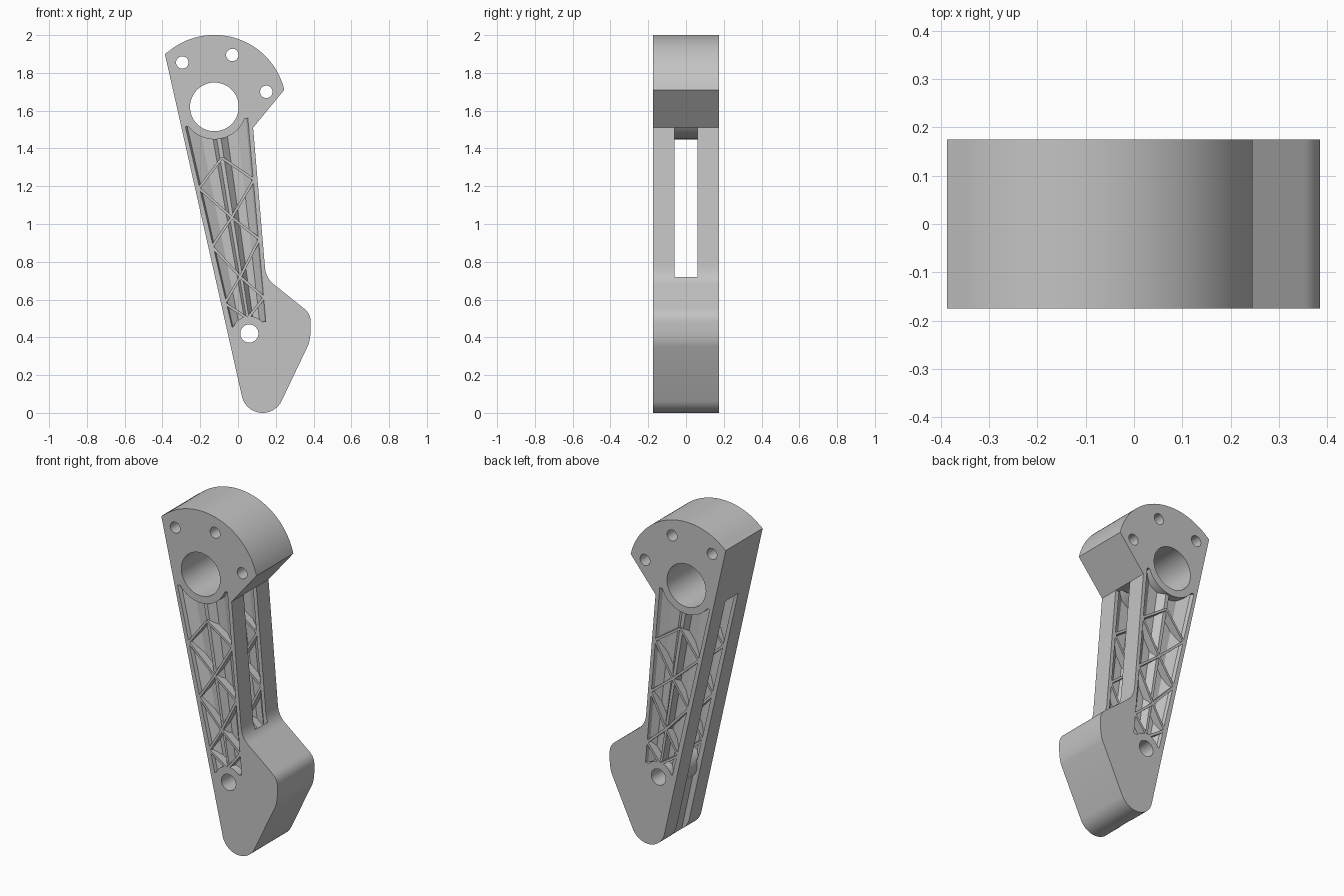
import bpy, bmesh
from math import sin, cos, radians
from mathutils import Vector

cube = bpy.data.objects.get("Cube")
if cube:
    bpy.data.objects.remove(cube, do_unlink=True)

HALF = 0.175          # half thickness of the arm
GAP = 0.06            # half width of the central slot
HUB = (-0.125, 1.62)  # main bore centre
PIVOT = (0.06, 0.42)  # lower bore centre

grey = bpy.data.materials.new("plain_grey")
grey.use_nodes = True
colour = (0.55, 0.55, 0.55, 1)
grey.diffuse_color = colour
grey.node_tree.nodes["Principled BSDF"].inputs["Base Color"].default_value = colour


def arc(centre, r, start, end, n):
    step = (end - start) / n
    return [(centre[0] + r * cos(radians(start + i * step)),
             centre[1] + r * sin(radians(start + i * step))) for i in range(n + 1)]


def circle(centre, r, n=48):
    return arc(centre, r, 0, 360, n)[:-1]


def fillet(a, corner, b, n=8):
    """Quadratic rounding of a corner between points a and b."""
    a, c, b = Vector(a), Vector(corner), Vector(b)
    return [tuple(a * (1 - t) ** 2 + c * 2 * t * (1 - t) + b * t * t)
            for t in (i / n for i in range(n + 1))]


def loft(bm, lower, upper):
    """Close two matching loops of 3D points into a solid."""
    a = [bm.verts.new(p) for p in lower]
    b = [bm.verts.new(p) for p in upper]
    bm.faces.new(a)
    bm.faces.new(b[::-1])
    for i in range(len(a)):
        j = (i + 1) % len(a)
        bm.faces.new((a[j], a[i], b[i], b[j]))


def finish(bm, name):
    bmesh.ops.recalc_face_normals(bm, faces=bm.faces)
    mesh = bpy.data.meshes.new(name)
    bm.to_mesh(mesh)
    bm.free()
    mesh.materials.append(grey)
    obj = bpy.data.objects.new(name, mesh)
    bpy.context.collection.objects.link(obj)
    return obj


def solid(name, outlines, half):
    """Extrude separate front outlines along y."""
    bm = bmesh.new()
    for points in outlines:
        loft(bm, [(x, -half, z) for x, z in points], [(x, half, z) for x, z in points])
    return finish(bm, name)


def combine(target, tool, operation="DIFFERENCE"):
    bpy.context.view_layer.objects.active = target
    mod = target.modifiers.new("combine", "BOOLEAN")
    mod.operation = operation
    mod.solver = "MANIFOLD"
    mod.object = tool
    bpy.ops.object.modifier_apply(modifier=mod.name)


def strip(a, b, width=0.014):
    """Thin rectangle running from a to b."""
    a, b = Vector(a), Vector(b)
    d = b - a
    side = Vector((-d.y, d.x)).normalized() * width / 2
    return [tuple(p) for p in (a - side, b - side, b + side, a + side)]


# Arm: fan-shaped head, tapering shank and flared foot
outline = [(0.245, 1.71)] + arc(HUB, 0.381, 17, 130, 38) + [(-0.387, 1.9)]
outline += arc((0.13, 0.112), 0.112, 193, 333, 20)
outline += fillet((0.37, 0.355), (0.385, 0.39), (0.385, 0.46))
outline += fillet((0.385, 0.48), (0.385, 0.525), (0.35, 0.552))
outline += fillet((0.19, 0.68), (0.145, 0.715), (0.142, 0.78))
outline += [(0.08, 1.51)]
arm = solid("arm", [outline], HALF)

# Material kept around the two bores
bosses = solid("bore_bosses", [circle(HUB, 0.172, 64), circle(PIVOT, 0.092)], 0.4)

# Central slot, running shallow down the straight edge to the foot
slot = solid("slot_cutter", [[(-0.6, 1.53), (-0.2, 1.53), (0, 1.51), (0.3, 1.51),
                              (0.3, 0.72), (0.157, 0.72), (0.152, 0.46), (-0.022, 0.44),
                              (0.076, -0.01), (-0.6, -0.01)]], GAP)
combine(slot, bosses)
combine(arm, slot)

# Lattice ribs left standing in the pockets
spine = [(-0.085, 1.35), (-0.033, 1.035), (0.012, 0.72), (0.05, 0.5)]
sides = [((-0.207, 1.19), (0.085, 1.235)), ((-0.137, 0.88), (0.113, 0.92)),
         ((-0.07, 0.58), (0.138, 0.61))]
ribs = []
for top, low, pair in zip(spine, spine[1:], sides):
    for node in pair:
        ribs += [solid("rib", [strip(*run)], 0.4) for run in ((top, node), (node, low))]
lattice = ribs[0]
for rib in ribs[1:]:
    combine(lattice, rib, "UNION")

# Tapering pockets: (fraction across, depth) of the floor section
section = [(0, -0.02), (0, 0), (0.03, 0.02), (0.22, 0.048), (0.4, 0.048), (0.46, 0.012),
           (0.53, 0.012), (0.64, 0.048), (0.82, 0.048), (0.97, 0.02), (1, 0), (1, -0.02)]
ends = [((-0.032, 0.455), (0.147, 0.485)), ((-0.279, 1.515), (0.052, 1.56))]
pockets = []
for side in (-1, 1):
    for face, inward in ((HALF, -1), (GAP, 1)):
        loops = []
        for left, right in ends:
            loops.append([(left[0] + u * (right[0] - left[0]), side * (face + inward * d),
                           left[1] + u * (right[1] - left[1])) for u, d in section])
        bm = bmesh.new()
        loft(bm, *loops)
        pocket = finish(bm, "pocket_cutter")
        combine(pocket, bosses)
        combine(pocket, lattice)
        combine(arm, pocket)
        pockets.append(pocket)

# Bores and bolt holes
bolts = [(-0.295, 1.855), (-0.03, 1.895), (0.15, 1.7)]
drill = solid("hole_cutter", [circle(HUB, 0.129), circle(PIVOT, 0.048)]
              + [circle(c, 0.033, 32) for c in bolts], 0.4)
combine(arm, drill)

for helper in pockets + ribs + [bosses, slot, drill]:
    bpy.data.objects.remove(helper, do_unlink=True)

bpy.ops.object.select_all(action="DESELECT")
arm.select_set(True)
bpy.context.view_layer.objects.active = arm
bpy.ops.object.shade_smooth_by_angle(angle=radians(25))
